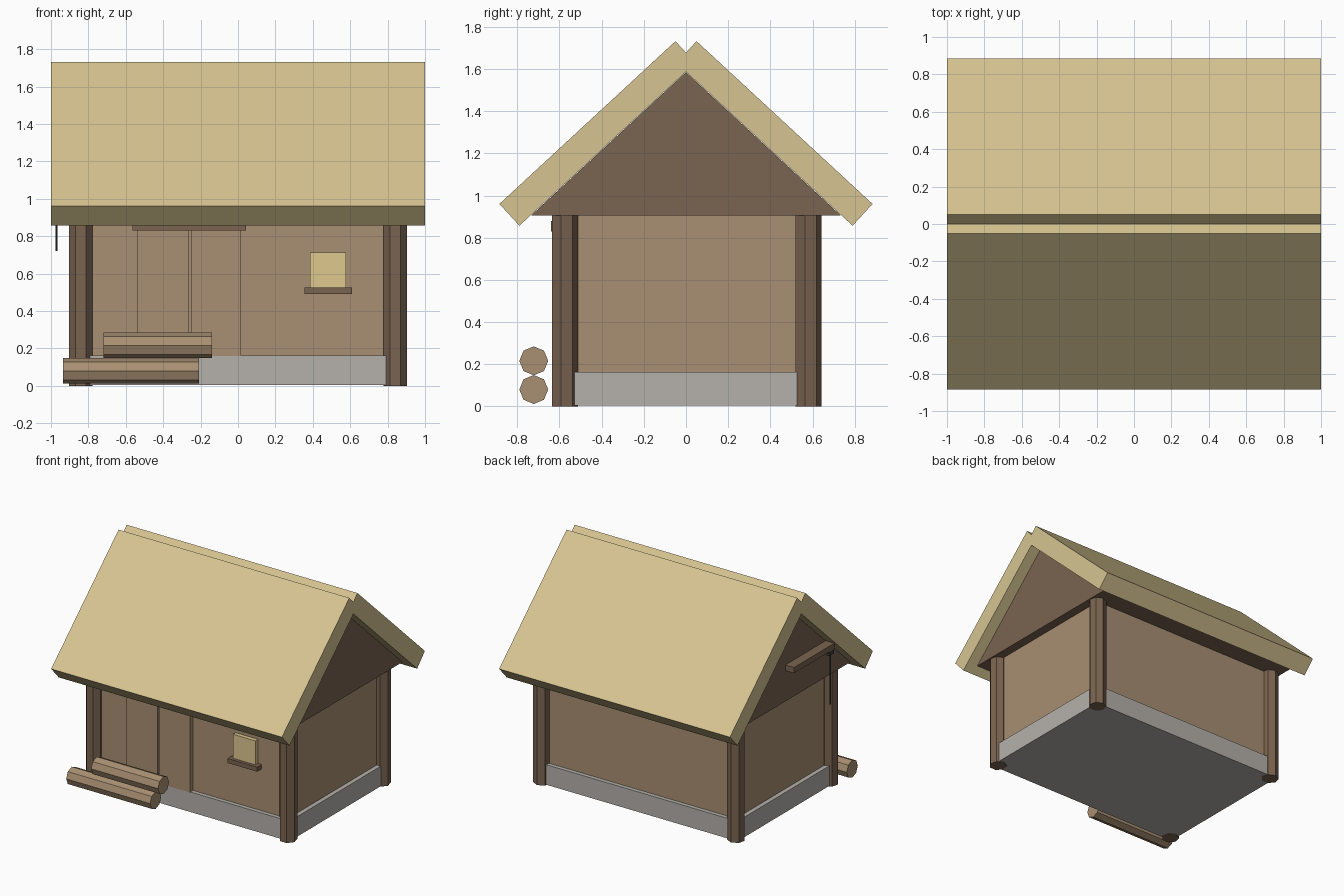
import bpy, bmesh, math
from mathutils import Matrix, Vector

if "Cube" in bpy.data.objects:
    bpy.data.objects.remove(bpy.data.objects["Cube"])


def material(name, hex_code):
    def lin(c):
        return c / 12.92 if c <= 0.04045 else ((c + 0.055) / 1.055) ** 2.4
    m = bpy.data.materials.new(name)
    rgb = [lin(int(hex_code[i:i + 2], 16) / 255) for i in (0, 2, 4)]
    m.diffuse_color = (*rgb, 1)
    m.use_nodes = True
    m.node_tree.nodes["Principled BSDF"].inputs["Base Color"].default_value = m.diffuse_color
    return m


THATCH = material("thatch", "D6C491")
WALL = material("plaster", "A88F72")
TIMBER = material("timber", "7A6450")
LOG = material("log_wood", "A88F72")
STONE = material("stone", "B5B1AB")
PAPER = material("window_paper", "DFC88F")
IRON = material("iron", "3A3C40")


def finish(name, bm, mat):
    bmesh.ops.recalc_face_normals(bm, faces=bm.faces)
    me = bpy.data.meshes.new(name)
    bm.to_mesh(me)
    bm.free()
    me.materials.append(mat)
    ob = bpy.data.objects.new(name, me)
    bpy.context.collection.objects.link(ob)
    return ob


def box(name, lo, hi, mat):
    lo, hi = Vector(lo), Vector(hi)
    bm = bmesh.new()
    bmesh.ops.create_cube(bm, size=1, matrix=Matrix.Translation((lo + hi) / 2)
                          @ Matrix.Diagonal((*(hi - lo), 1)))
    return finish(name, bm, mat)


def prism(name, profile, half, mat):
    """Extrude a (y, z) profile along x, from -half to half."""
    bm = bmesh.new()
    face = bm.faces.new([bm.verts.new((-half, y, z)) for y, z in profile])
    out = bmesh.ops.extrude_face_region(bm, geom=[face])
    moved = [v for v in out["geom"] if isinstance(v, bmesh.types.BMVert)]
    bmesh.ops.translate(bm, verts=moved, vec=(2 * half, 0, 0))
    return finish(name, bm, mat)


def cylinder(name, centre, radius, length, sides, mat, along_x=False):
    # first vertex points to +y (upright), as with a standard cylinder
    bm = bmesh.new()
    rot = Matrix.Rotation(math.pi / 2, 4, 'Y') if along_x else Matrix.Identity(4)
    spin = Matrix.Rotation(math.pi / 2, 4, 'Z') if sides % 2 else Matrix.Identity(4)
    first = Matrix.Identity(4)
    bmesh.ops.create_cone(bm, cap_ends=True, segments=sides, radius1=radius,
                          radius2=radius, depth=length)
    # normalise orientation so that some vertex lies exactly on +y
    top = max(bm.verts, key=lambda v: v.co.length + 0.001 * v.co.y).co
    turn = Matrix.Rotation(math.pi / 2 - math.atan2(top.y, top.x), 4, 'Z')
    bmesh.ops.transform(bm, matrix=Matrix.Translation(centre) @ rot @ turn,
                        verts=bm.verts)
    return finish(name, bm, mat)


# Stone base and walls
box("foundation", (-0.873, -0.61, 0.005), (0.873, 0.61, 0.162), STONE)
box("walls", (-0.838, -0.578, 0.16), (0.838, 0.578, 0.905), WALL)

# Seven-sided corner posts
for sx, a in ((-1, "left"), (1, "right")):
    for sy, b in ((-1, "front"), (1, "back")):
        cylinder(f"post_{b}_{a}", (0.84 * sx, 0.578 * sy, 0.4525),
                 0.065, 0.905, 7, TIMBER)

# Gable block and two crossing thatch slabs
prism("gable", [(-0.735, 0.905), (0.735, 0.905), (0, 1.585)], 0.91, TIMBER)
for s, side in ((-1, "front"), (1, "back")):
    prism(f"roof_{side}", [(0.05 * s, 1.732), (0.885 * s, 0.96),
                           (0.79 * s, 0.857), (-0.045 * s, 1.629)], 1.0, THATCH)

# Sliding door panels with lintel
box("door_left", (-0.537, -0.615, 0.16), (-0.265, -0.57, 0.84), WALL)
box("door_right", (-0.252, -0.615, 0.16), (0.015, -0.57, 0.84), WALL)
box("door_lintel", (-0.565, -0.64, 0.83), (0.043, -0.57, 0.88), TIMBER)

# Window and sill
box("window", (0.385, -0.61, 0.515), (0.577, -0.57, 0.713), PAPER)
box("window_sill", (0.355, -0.635, 0.49), (0.61, -0.57, 0.525), TIMBER)

# Stacked logs
cylinder("log_lower", (-0.572, -0.722, 0.08), 0.0685, 0.727, 8, LOG, True)
cylinder("log_upper", (-0.43, -0.722, 0.216), 0.0685, 0.58, 8, LOG, True)

# Tool rail on the left gable with a hanging iron hook
box("tool_rail", (-0.985, -0.43, 1.145), (-0.905, 0.07, 1.19), TIMBER)
cylinder("hook_rod", (-0.97, -0.40, 0.925), 0.006, 0.41, 6, IRON)
box("hook_head", (-0.98, -0.43, 1.11), (-0.96, -0.37, 1.145), IRON)
